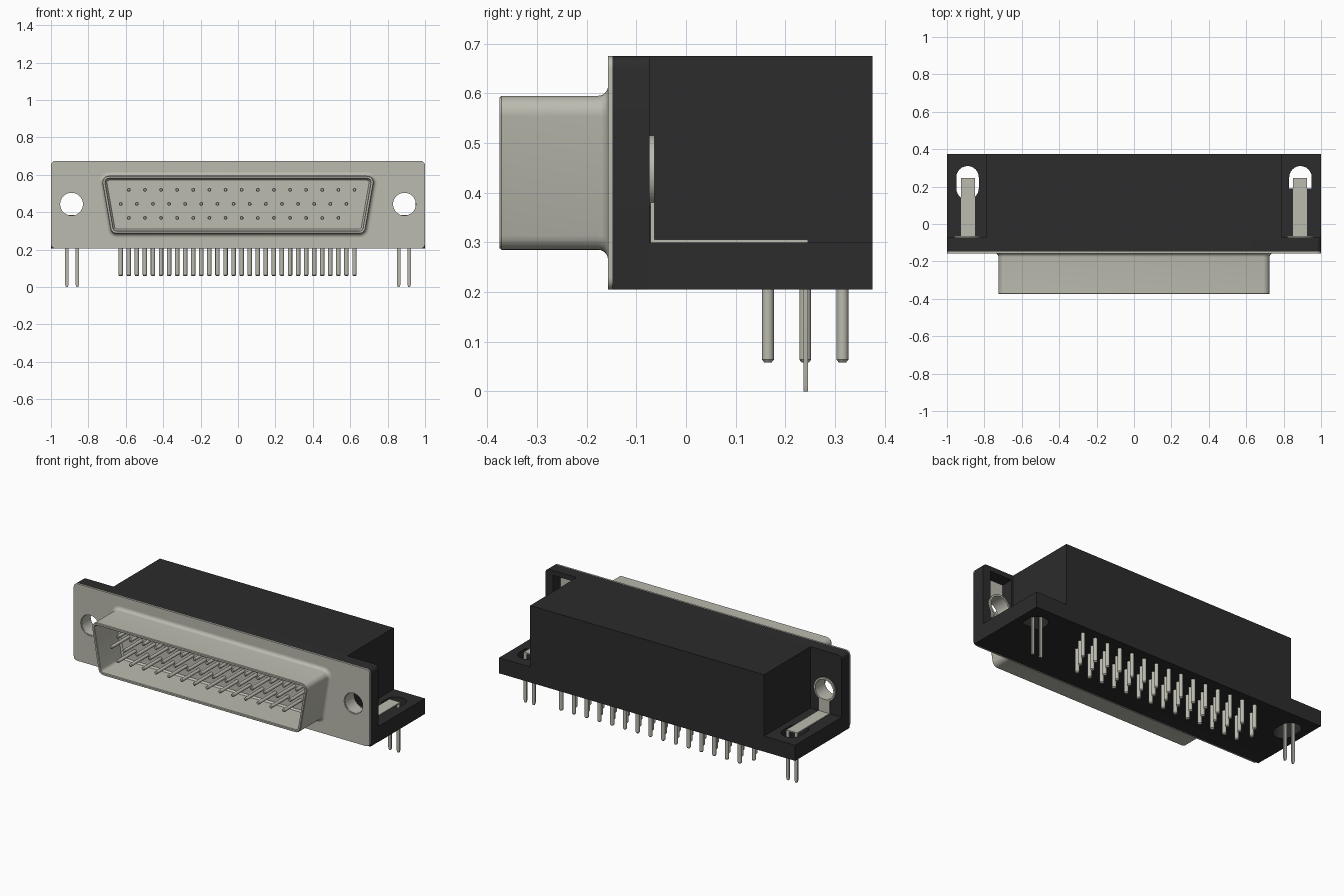
import bpy, bmesh, math
from mathutils import Matrix

if "Cube" in bpy.data.objects:
    bpy.data.objects.remove(bpy.data.objects["Cube"], do_unlink=True)


def material(name, rgb):
    m = bpy.data.materials.new(name)
    m.use_nodes = True
    m.diffuse_color = (*rgb, 1)
    b = m.node_tree.nodes["Principled BSDF"]
    b.inputs["Base Color"].default_value = (*rgb, 1)
    b.inputs["Roughness"].default_value = 0.6
    return m


METAL = material("warm grey metal", (0.50, 0.495, 0.43))
BLACK = material("black plastic", (0.025, 0.025, 0.025))


def select(ob):
    bpy.ops.object.select_all(action='DESELECT')
    ob.select_set(True)
    bpy.context.view_layer.objects.active = ob


def smooth(ob):
    select(ob)
    bpy.ops.object.shade_smooth_by_angle(angle=math.radians(35))


def finish(bm, name, mat):
    bmesh.ops.recalc_face_normals(bm, faces=bm.faces)
    me = bpy.data.meshes.new(name)
    bm.to_mesh(me)
    bm.free()
    me.materials.append(mat)
    ob = bpy.data.objects.new(name, me)
    bpy.context.collection.objects.link(ob)
    smooth(ob)
    return ob


def box(name, mat, x, y, z):
    bm = bmesh.new()
    size = [b - a for a, b in (x, y, z)]
    mid = [(a + b) / 2 for a, b in (x, y, z)]
    bmesh.ops.create_cube(bm, size=1, matrix=Matrix.Translation(mid) @ Matrix.Diagonal((*size, 1)))
    return finish(bm, name, mat)


def arc(cx, cy, r, a0, a1, n=6):
    steps = [math.radians(a0 + (a1 - a0) * i / n) for i in range(n + 1)]
    return [(cx + r * math.cos(a), cy + r * math.sin(a)) for a in steps]


def circle(cx, cy, r, n=32):
    return arc(cx, cy, r, 0, 360, n)[:-1]


def slab(name, mat, outlines, lo, hi, upright=False):
    """Flat plate from an outline and its holes; upright plates lie in xz."""
    cu = bpy.data.curves.new(name, 'CURVE')
    cu.dimensions = '2D'
    cu.fill_mode = 'BOTH'
    cu.extrude = (hi - lo) / 2
    for pts in outlines:
        sp = cu.splines.new('POLY')
        sp.points.add(len(pts) - 1)
        for p, (u, v) in zip(sp.points, pts):
            p.co = (u, v, 0, 1)
        sp.use_cyclic_u = True
    cu.materials.append(mat)
    ob = bpy.data.objects.new(name, cu)
    bpy.context.collection.objects.link(ob)
    mid = (lo + hi) / 2
    ob.location = (0, mid, 0) if upright else (0, 0, mid)
    if upright:
        ob.rotation_euler.x = math.pi / 2
    select(ob)
    bpy.ops.object.convert(target='MESH')
    smooth(bpy.context.object)


def rounded(x, z0, z1, rb, rt):
    return (arc(x - rb, z0 + rb, rb, -90, 0) + arc(x - rt, z1 - rt, rt, 0, 90)
            + arc(-x + rt, z1 - rt, rt, 90, 180) + arc(-x + rb, z0 + rb, rb, 180, 270))


HX, HZ = 0.89, 0.443      # screw hole position
BACK = -0.073             # rear of the flange

# Black housing
box("housing_block", BLACK, (-0.79, 0.79), (BACK, 0.375), (0.205, 0.675))
slot_left = arc(-HX, 0.25, 0.06, 0, 180, 12) + arc(-HX, 0.19, 0.06, 180, 360, 12)
slot_right = arc(HX, 0.25, 0.06, 0, 180, 12) + [(HX - 0.06, 0.19), (HX + 0.06, 0.19)]
base = [(-1, BACK), (1, BACK), (1, 0.375), (-1, 0.375)]
slab("housing_base", BLACK, [base, slot_left, slot_right], 0.205, 0.30)
pocket = [(0.80, 0.36), (0.95, 0.36), (0.95, 0.645), (0.80, 0.645)]
slab("housing_flange", BLACK, [rounded(1, 0.205, 0.675, 0.002, 0.025), circle(-HX, HZ, 0.072), pocket],
     -0.148, BACK, True)

# Metal face plate
slab("face_plate", METAL, [rounded(1, 0.205, 0.675, 0.025, 0.025), circle(HX, HZ, 0.063),
                           circle(-HX, HZ, 0.063)], -0.157, -0.148, True)


# Trapezoid shell: the same rounded outline at successive offsets and depths
def trapezoid(off):
    r = 0.035 + off
    right = arc(0.648, 0.32, r, -90, -10) + arc(0.69, 0.56, r, -10, 90)
    return right + [(-x, z) for x, z in reversed(right)]


rings = [(0.02 - 0.02 * math.sin(a), -0.157 - 0.02 * (1 - math.cos(a)))
         for a in (math.radians(15 * i) for i in range(7))]
rings += [(0, -0.371), (-0.003, -0.375), (-0.013, -0.375), (-0.016, -0.371), (-0.016, -0.17), (-0.024, -0.159)]
bm = bmesh.new()
loops = [[bm.verts.new((x, y, z)) for x, z in trapezoid(off)] for off, y in rings]
for a, b in zip(loops, loops[1:]):
    for i in range(len(a)):
        j = (i + 1) % len(a)
        bm.faces.new((a[i], a[j], b[j], b[i]))
bm.faces.new(loops[-1])
finish(bm, "connector_shell", METAL)


# Contact pins with chamfered tips
def add_pin(bm, r, length, matrix):
    tip = r * 0.5
    for r1, r2, z, d in ((r, r, (length - tip) / 2, length - tip), (r, r * 0.6, length - tip / 2, tip)):
        bmesh.ops.create_cone(bm, cap_ends=True, segments=12, radius1=r1, radius2=r2, depth=d,
                              matrix=matrix @ Matrix.Translation((0, 0, z)))


STEP = 0.0431
rows = [(15, 1, 0.52, 0.315), (15, 0, 0.445, 0.24), (14, 1, 0.37, 0.165)]
front, tails = bmesh.new(), bmesh.new()
for count, shift, z, y in rows:
    for i in range(count):
        x = -0.627 + STEP * (2 * i + shift)
        add_pin(front, 0.01, 0.175, Matrix.Translation((x, -0.157, z)) @ Matrix.Rotation(math.pi / 2, 4, 'X'))
        add_pin(tails, 0.012, 0.155, Matrix.Translation((x, y, 0.213)) @ Matrix.Rotation(math.pi, 4, 'X'))
finish(front, "contact_pins", METAL)
finish(tails, "solder_tails", METAL)

# Threaded inserts and board locks on both sides
for side, s in (("left", 1), ("right", -1)):
    slab(side + "_threaded_insert", METAL, [circle(s * HX, HZ, 0.072), circle(s * HX, HZ, 0.061)],
         -0.15, -0.063, True)
    c = s * 0.887
    box(side + "_lock_upright", METAL, (c - 0.037, c + 0.037), (-0.071, -0.063), (0.30, 0.385))
    box(side + "_lock_strip", METAL, (c - 0.037, c + 0.037), (-0.071, 0.246), (0.299, 0.306))
    for part, d in (("inner", -0.028), ("outer", 0.028)):
        x = c + s * d
        leg = [(x - 0.01, 0.302), (x - 0.01, 0.015), (x - 0.005, 0), (x + 0.005, 0),
               (x + 0.01, 0.015), (x + 0.01, 0.302)]
        slab(side + "_lock_leg_" + part, METAL, [leg], 0.237, 0.246, True)
